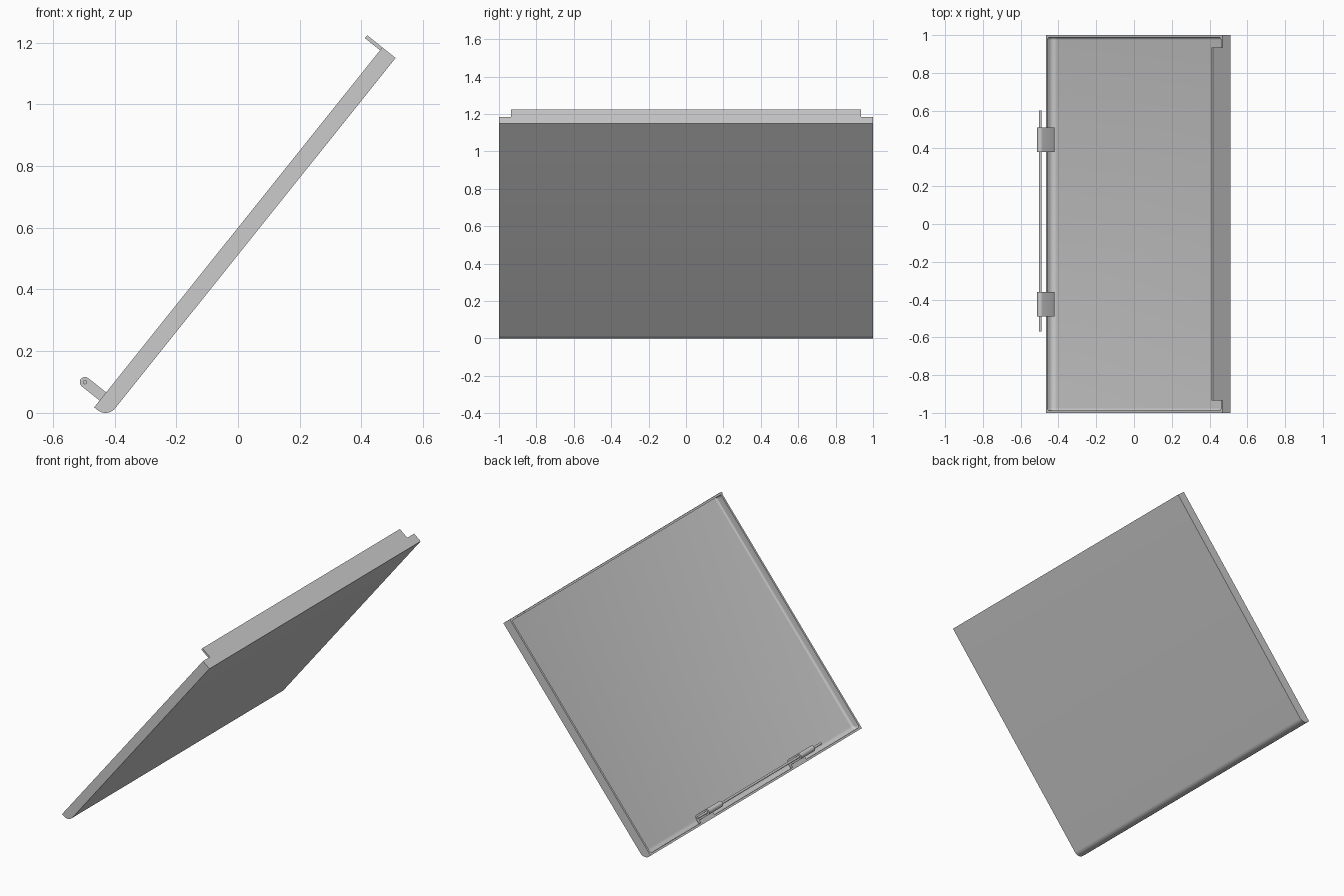
import bpy, bmesh
from math import cos, sin, pi, radians
from mathutils import Vector

if "Cube" in bpy.data.objects:
    bpy.data.objects.remove(bpy.data.objects["Cube"])

# Panel frame: u runs up the slope, n is the inward normal (rim at n=0)
U = Vector((0.625, 0, 0.7806))
N = Vector((-0.7806, 0, 0.625))
ORIGIN = Vector((-0.466, 0, 0.018))
LENGTH, DEPTH, WALL = 1.494, 0.055, 0.012


def arc(cu, cn, r, a0, a1, steps=10):
    return [(cu + r * cos(radians(a0 + (a1 - a0) * i / steps)),
             cn + r * sin(radians(a0 + (a1 - a0) * i / steps)))
            for i in range(steps + 1)]


def extrude(name, profile, y0, y1, end_bevel=0):
    """Extrude a (u, n) profile along y, optionally rounding its end caps."""
    bm = bmesh.new()
    rings = [[bm.verts.new(ORIGIN + U * u + N * n + Vector((0, y, 0)))
              for u, n in profile] for y in (y0, y1)]
    caps = [bm.faces.new(r) for r in rings]
    k = len(profile)
    for i in range(k):
        j = (i + 1) % k
        bm.faces.new((rings[0][i], rings[0][j], rings[1][j], rings[1][i]))
    bmesh.ops.recalc_face_normals(bm, faces=bm.faces)
    if end_bevel:
        edges = list({e for f in caps for e in f.edges})
        bmesh.ops.bevel(bm, geom=edges, offset=end_bevel, segments=4,
                        profile=0.5, affect='EDGES')
    me = bpy.data.meshes.new(name)
    bm.to_mesh(me)
    bm.free()
    ob = bpy.data.objects.new(name, me)
    bpy.context.collection.objects.link(ob)
    return ob


def smooth(ob):
    bpy.ops.object.select_all(action='DESELECT')
    ob.select_set(True)
    bpy.context.view_layer.objects.active = ob
    bpy.ops.object.shade_smooth_by_angle(angle=radians(35))


# Shallow tray with a rounded lower edge
R = 0.04
tray = extrude("door_panel",
               [(0, 0)] + arc(R, R - DEPTH, R, 180, 270)
               + [(LENGTH, -DEPTH), (LENGTH, 0)], -1, 1)
r = R - WALL
cutter = extrude("tray_cutter",
                 [(WALL, 0.08)] + arc(R, R - DEPTH, r, 180, 270)
                 + [(LENGTH - WALL, WALL - DEPTH), (LENGTH - WALL, 0.08)],
                 -1 + WALL, 1 - WALL, 0.014)
mod = tray.modifiers.new("hollow", 'BOOLEAN')
mod.operation = 'DIFFERENCE'
mod.solver = 'EXACT'
mod.object = cutter
bpy.context.view_layer.objects.active = tray
tray.select_set(True)
bpy.ops.object.modifier_apply(modifier=mod.name)
bpy.data.objects.remove(cutter)
smooth(tray)

# Raised lip along the top edge
extrude("top_lip", [(LENGTH - WALL, 0), (LENGTH, 0), (LENGTH, 0.063),
                    (LENGTH - WALL, 0.063)], -0.935, 0.935)

# Hinge lugs: rounded tip, foot turned towards the lower wall
PU, PN, LR = 0.045, 0.074, 0.017
lug = (arc(PU, PN, LR, 0, 180, 12)
       + [(PU - LR, -0.004), (0.006, -0.004), (0.006, -0.02)]
       + arc(PU + LR - 0.02, 0, 0.02, -90, 0, 6))
for name, y in (("hinge_lug_rear", 0.445), ("hinge_lug_front", -0.425)):
    smooth(extrude(name, lug, y - 0.065, y + 0.065))

# Hinge pin through both lugs
smooth(extrude("hinge_pin", arc(PU, PN, 0.007, 0, 345, 23), -0.57, 0.6))
